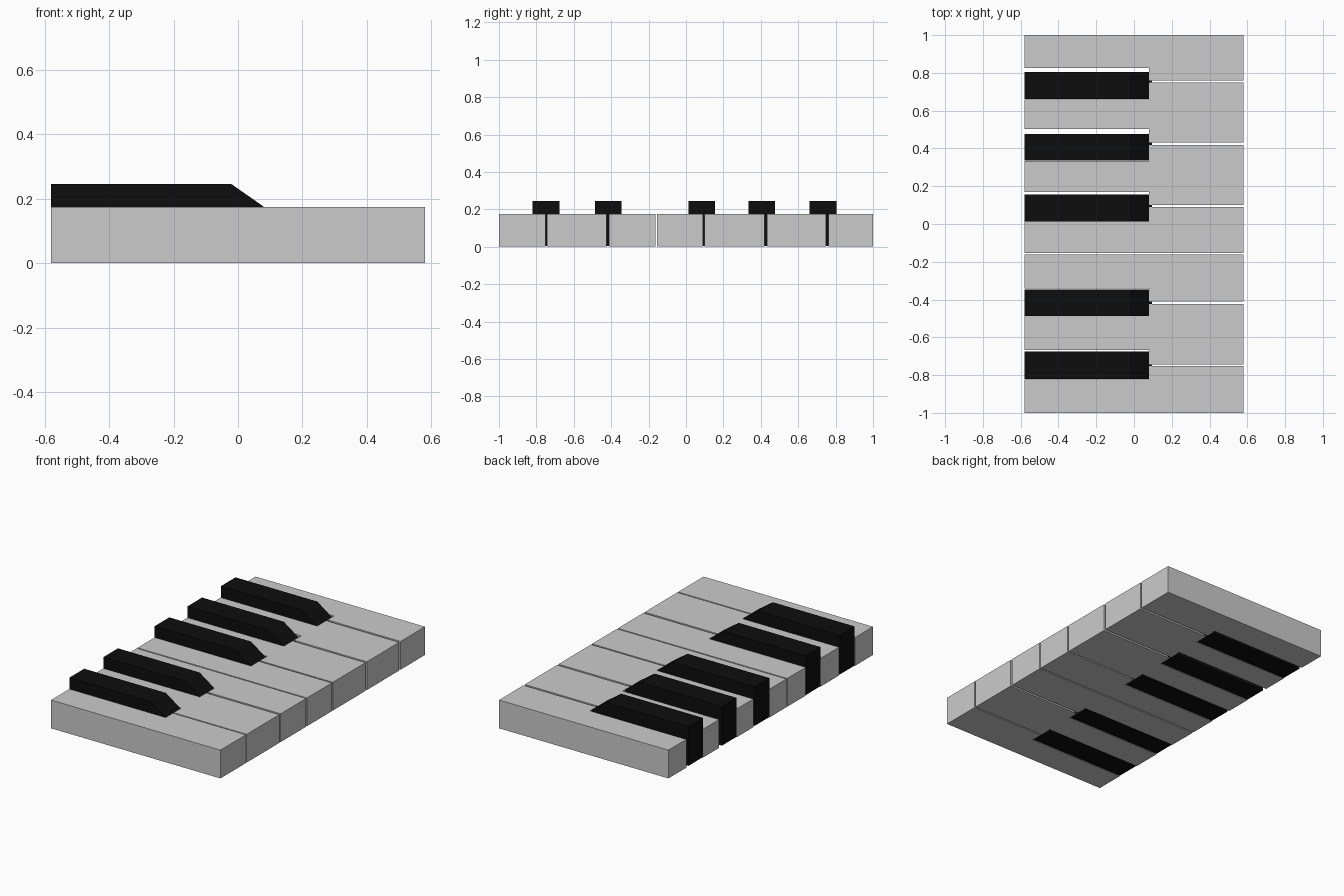
import bpy, bmesh
from mathutils import Vector

if "Cube" in bpy.data.objects:
    bpy.data.objects.remove(bpy.data.objects["Cube"])

BACK, FRONT, NOTCH = -0.58, 0.58, 0.08
TOP = 0.175


def prism(name, outline, offset):
    """Extrude a closed flat outline of 3D points along an offset."""
    bm = bmesh.new()
    face = bm.faces.new([bm.verts.new(p) for p in outline])
    ext = bmesh.ops.extrude_face_region(bm, geom=[face])
    moved = [v for v in ext["geom"] if isinstance(v, bmesh.types.BMVert)]
    bmesh.ops.translate(bm, verts=moved, vec=Vector(offset))
    bmesh.ops.recalc_face_normals(bm, faces=bm.faces[:])
    mesh = bpy.data.meshes.new(name)
    bm.to_mesh(mesh)
    bm.free()
    obj = bpy.data.objects.new(name, mesh)
    bpy.context.collection.objects.link(obj)
    return obj


# White keys: wide head (y low, high) and narrower tail (y low, high)
white_keys = [
    (-1.0, -0.751, -1.0, -0.822),
    (-0.743, -0.424, -0.668, -0.488),
    (-0.411, -0.162, -0.342, -0.162),
    (-0.154, 0.09, -0.154, 0.013),
    (0.10, 0.419, 0.17, 0.334),
    (0.432, 0.748, 0.504, 0.66),
    (0.761, 1.0, 0.825, 1.0),
]
for i, (h0, h1, t0, t1) in enumerate(white_keys, 1):
    pts = [(BACK, t0)]
    if t0 != h0:
        pts += [(NOTCH, t0), (NOTCH, h0)]
    pts += [(FRONT, h0), (FRONT, h1)]
    if t1 != h1:
        pts += [(NOTCH, h1), (NOTCH, t1)]
    pts.append((BACK, t1))
    prism(f"white_key_{i}", [(x, y, 0) for x, y in pts], (0, 0, TOP))

# Black keys: side profile with sloped nose, foot reaching slightly forward
black = bpy.data.materials.new("black_key_paint")
black.diffuse_color = (0.004, 0.004, 0.004, 1)
black.use_nodes = True
black.node_tree.nodes["Principled BSDF"].inputs["Base Color"].default_value = black.diffuse_color
profile = [(BACK, 0.003), (0.095, 0.003), (0.095, 0.172), (0.081, 0.172),
           (0.079, 0.176), (-0.02, 0.245), (BACK, 0.245)]
black_keys = [(-0.821, -0.676), (-0.487, -0.346), (0.014, 0.156),
              (0.335, 0.477), (0.661, 0.804)]
for i, (y0, y1) in enumerate(black_keys, 1):
    key = prism(f"black_key_{i}", [(x, y0, z) for x, z in profile], (0, y1 - y0, 0))
    key.data.materials.append(black)
